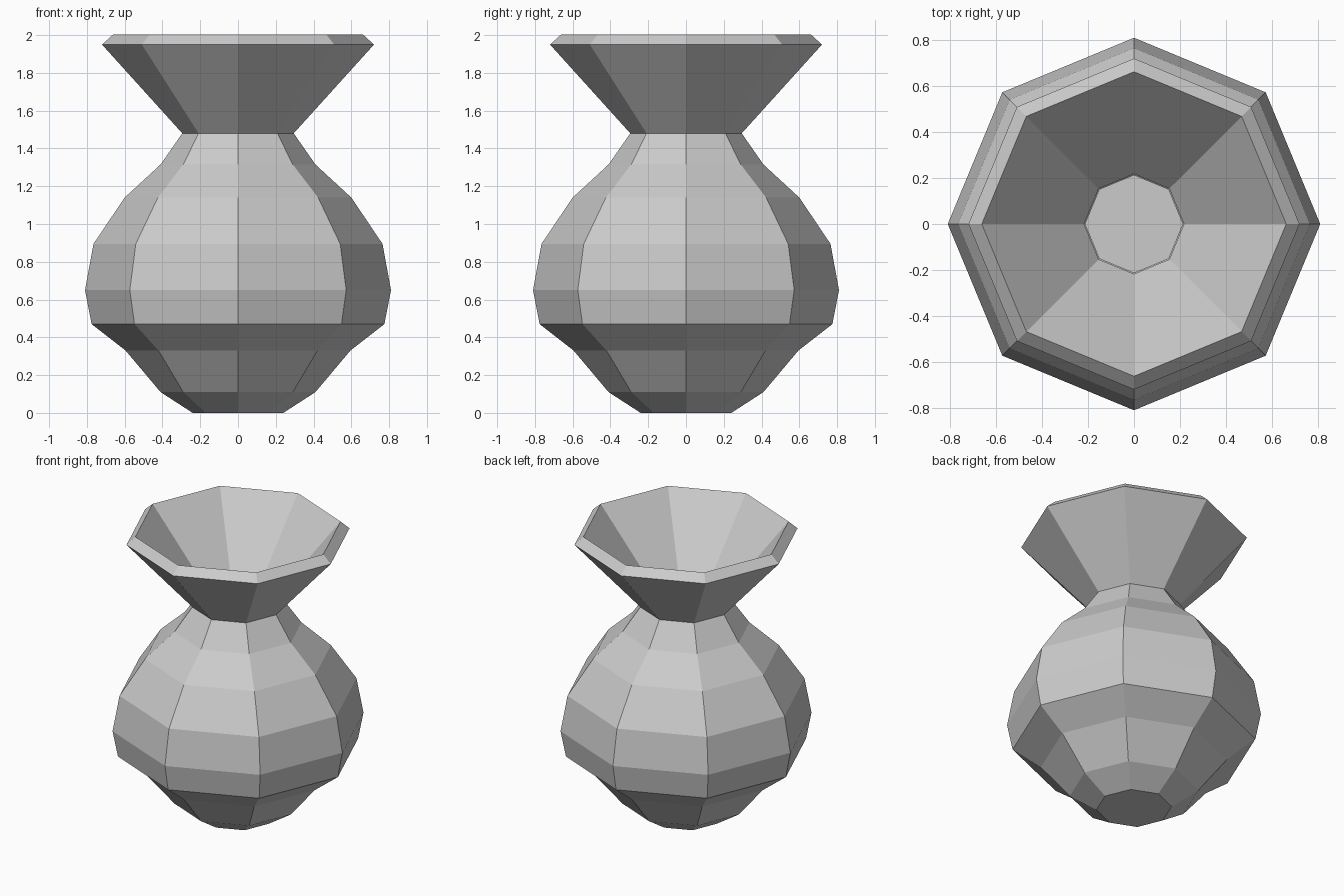
import bpy, bmesh
from math import cos, sin, tau

if "Cube" in bpy.data.objects:
    bpy.data.objects.remove(bpy.data.objects["Cube"])

SIDES = 8
WALL = 0.078

# Outer profile of the vase: (radius, height) from foot to lip
profile = [(0.24, 0.0), (0.41, 0.11), (0.595, 0.33), (0.775, 0.47),
           (0.81, 0.65), (0.765, 0.895), (0.60, 1.14), (0.41, 1.315),
           (0.295, 1.48), (0.72, 1.95)]

# Lathe the profile into octagonal rings
bm = bmesh.new()
rings = [[bm.verts.new((r * cos(tau * i / SIDES), r * sin(tau * i / SIDES), z))
          for i in range(SIDES)] for r, z in profile]
for lower, upper in zip(rings, rings[1:]):
    for i in range(SIDES):
        j = (i + 1) % SIDES
        bm.faces.new((lower[i], lower[j], upper[j], upper[i]))

# Flat foot, facing down
bm.faces.new(rings[0][::-1])

mesh = bpy.data.meshes.new("vase")
bm.to_mesh(mesh)
bm.free()
vase = bpy.data.objects.new("vase", mesh)
bpy.context.collection.objects.link(vase)

# Wall thickness grows inward, which also forms the bevelled lip
wall = vase.modifiers.new("wall", 'SOLIDIFY')
wall.thickness = WALL
wall.offset = -1
